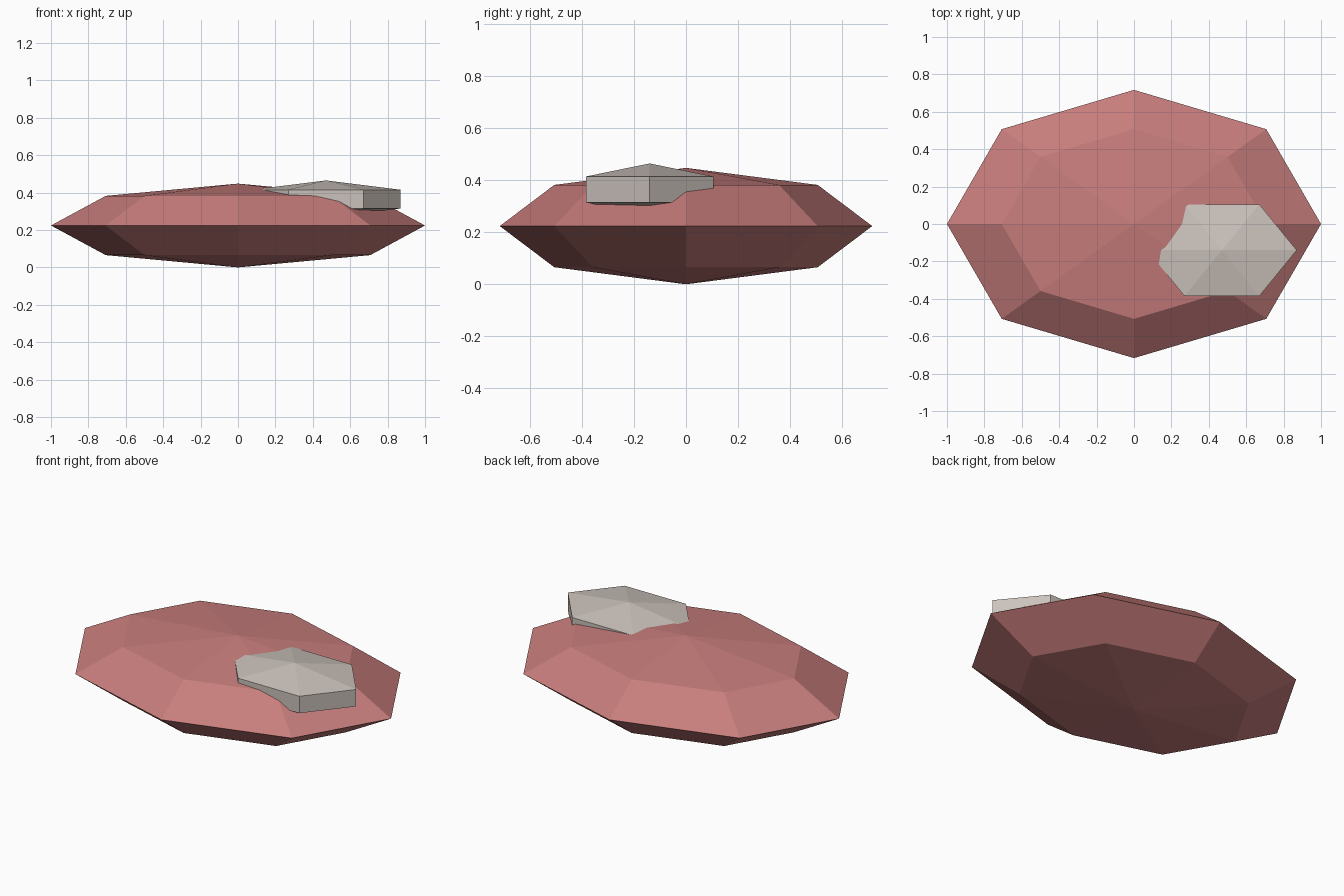
import bpy

cube = bpy.data.objects.get("Cube")
if cube:
    bpy.data.objects.remove(cube, do_unlink=True)


def make_material(name, rgb):
    mat = bpy.data.materials.new(name)
    mat.use_nodes = True
    mat.diffuse_color = (*rgb, 1)
    mat.node_tree.nodes["Principled BSDF"].inputs["Base Color"].default_value = (*rgb, 1)
    return mat


def faceted_stone(name, segments, rings, centre, radii, mat):
    """Flat-shaded low-poly ellipsoid."""
    bpy.ops.mesh.primitive_uv_sphere_add(segments=segments, ring_count=rings, radius=1, location=centre)
    stone = bpy.context.object
    stone.name = name
    stone.scale = radii
    bpy.ops.object.transform_apply(location=False, rotation=False, scale=True)
    stone.data.materials.append(mat)
    bpy.ops.object.shade_flat()
    return stone


rose = make_material("dusty rose", (0.57, 0.205, 0.20))
grey = make_material("warm light grey", (0.60, 0.54, 0.50))

# Wide flattened base stone
faceted_stone("base_stone", 8, 4, (0, 0, 0.224), (1, 0.717, 0.224), rose)

# Small slab partly sunk into its top
faceted_stone("top_slab", 6, 3, (0.47, -0.14, 0.365), (0.462, 0.327, 0.10), grey)

# Turn the slab so its corners point along x
slab = bpy.data.objects["top_slab"]
corner = max(slab.data.vertices, key=lambda v: abs(v.co.x)).co
if abs(corner.y) > 0.01:
    for v in slab.data.vertices:
        x, y = v.co.x / 0.462, v.co.y / 0.327
        v.co.x, v.co.y = y * 0.462, -x * 0.327
